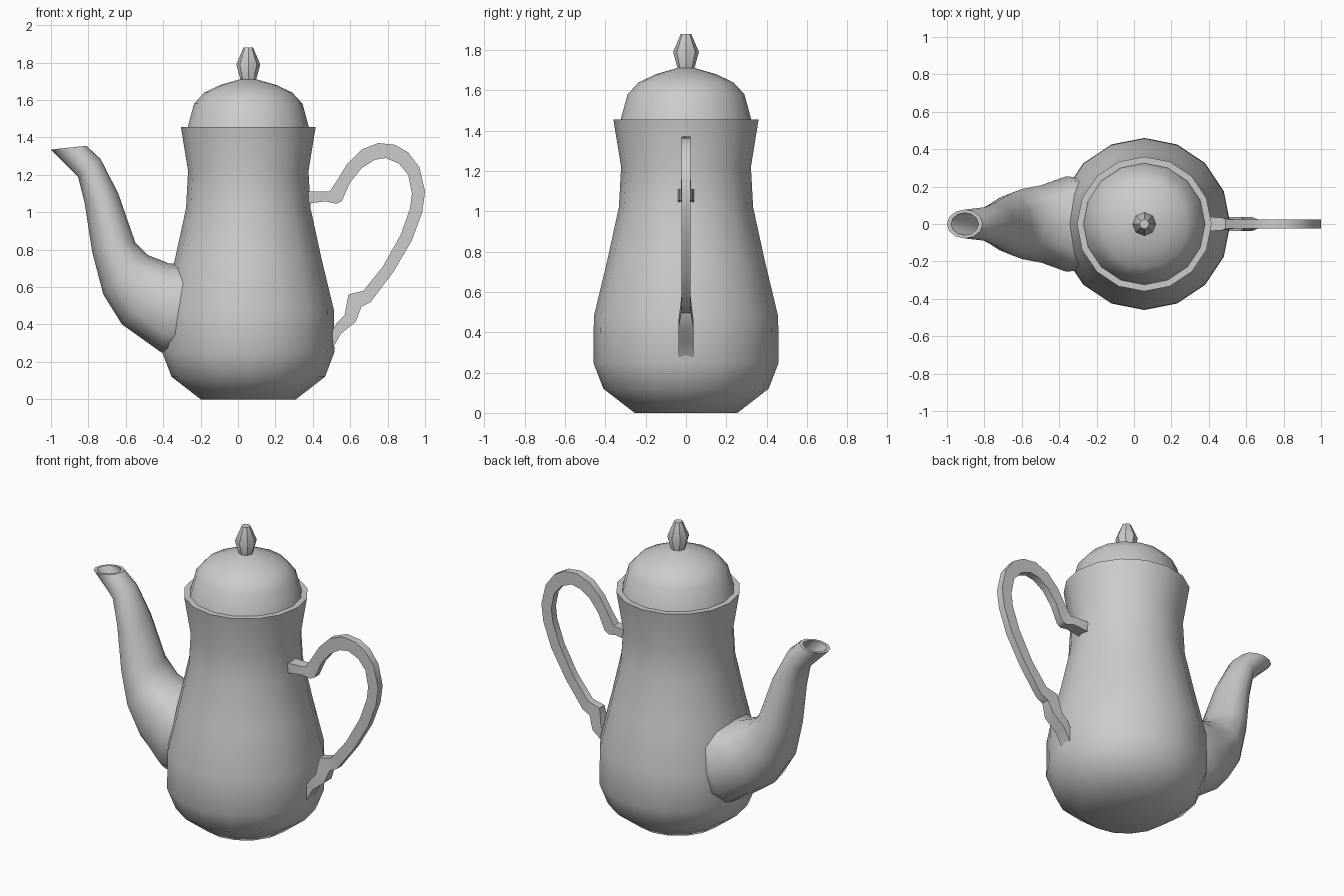
import bpy, bmesh
from math import sin, cos, pi, radians, copysign
from mathutils import Vector

AXIS_X = 0.055  # centre line of the pot


def skin(name, rings):
    """Bridge equal-length rings of points into a capped solid."""
    bm = bmesh.new()
    loops = [[bm.verts.new(p) for p in ring] for ring in rings]
    n = len(loops[0])
    for a, b in zip(loops, loops[1:]):
        for i in range(n):
            j = (i + 1) % n
            bm.faces.new((a[i], a[j], b[j], b[i]))
    bm.faces.new(loops[0][::-1])
    bm.faces.new(loops[-1])
    bmesh.ops.recalc_face_normals(bm, faces=bm.faces)
    mesh = bpy.data.meshes.new(name)
    bm.to_mesh(mesh)
    bm.free()
    obj = bpy.data.objects.new(name, mesh)
    bpy.context.collection.objects.link(obj)
    bpy.ops.object.select_all(action='DESELECT')
    obj.select_set(True)
    bpy.context.view_layer.objects.active = obj
    bpy.ops.object.shade_smooth_by_angle(angle=radians(40))
    return obj


def lathe(name, profile, sides):
    return skin(name, [[(AXIS_X + r * cos(2 * pi * i / sides),
                         r * sin(2 * pi * i / sides), z)
                        for i in range(sides)] for r, z in profile])


# Body, with a flat rim and a short inner wall
lathe("body", [(0.255, 0), (0.41, 0.12), (0.46, 0.25), (0.457, 0.48),
               (0.392, 0.75), (0.333, 1.02), (0.322, 1.22), (0.36, 1.455),
               (0.325, 1.455), (0.315, 1.40)], 16)

# Domed lid and its knob
lathe("lid", [(0.328, 1.44), (0.29, 1.58), (0.235, 1.64),
              (0.15, 1.68), (0.045, 1.71)], 16)
lathe("lid_knob", [(0.04, 1.69), (0.042, 1.71), (0.064, 1.79), (0.026, 1.88)], 8)


# Spout: sections given by upper point, lower point, half width, squareness
def section(top, low, width, power, scale=1.0, sides=12):
    a, b = Vector((top[0], 0, top[1])), Vector((low[0], 0, low[1]))
    mid, half = (a + b) / 2, (a - b) / 2 * scale
    ring = []
    for i in range(sides):
        t = 2 * pi * i / sides
        c = copysign(abs(cos(t)) ** power, cos(t))
        s = copysign(abs(sin(t)) ** power, sin(t))
        ring.append(mid + half * c + Vector((0, width * scale * s, 0)))
    return ring


spout = [((-0.20, 0.70), (-0.25, 0.25), 0.24, 0.75),
         ((-0.315, 0.722), (-0.41, 0.25), 0.255, 0.75),
         ((-0.37, 0.727), (-0.62, 0.40), 0.207, 0.85),
         ((-0.48, 0.77), (-0.72, 0.56), 0.187, 0.95),
         ((-0.55, 0.84), (-0.78, 0.79), 0.16, 1),
         ((-0.64, 1.10), (-0.82, 1.05), 0.12, 1),
         ((-0.735, 1.285), (-0.855, 1.19), 0.09, 1),
         ((-0.81, 1.355), (-1.0, 1.335), 0.077, 1)]
skin("spout", [section(*s) for s in spout]
     + [section(*s, scale=0.78) for s in reversed(spout[4:])])

# Handle: outer point, inner point, half width, from upper to lower bracket
handle = [((0.36, 1.11), (0.36, 1.045), 0.04), ((0.47, 1.11), (0.47, 1.058), 0.034),
          ((0.49, 1.11), (0.525, 1.045), 0.026), ((0.53, 1.17), (0.555, 1.06), 0.023),
          ((0.585, 1.26), (0.60, 1.16), 0.023), ((0.66, 1.335), (0.66, 1.235), 0.023),
          ((0.75, 1.37), (0.73, 1.28), 0.023), ((0.84, 1.36), (0.79, 1.29), 0.023),
          ((0.91, 1.32), (0.86, 1.26), 0.023), ((0.97, 1.24), (0.91, 1.20), 0.023),
          ((1.0, 1.11), (0.93, 1.10), 0.023), ((0.985, 1.0), (0.92, 1.02), 0.023),
          ((0.93, 0.85), (0.87, 0.88), 0.023), ((0.83, 0.68), (0.775, 0.71), 0.023),
          ((0.71, 0.52), (0.67, 0.58), 0.023), ((0.66, 0.495), (0.59, 0.56), 0.025),
          ((0.63, 0.415), (0.57, 0.45), 0.038), ((0.55, 0.35), (0.53, 0.41), 0.038),
          ((0.505, 0.27), (0.50, 0.36), 0.038), ((0.47, 0.27), (0.46, 0.36), 0.038)]
skin("handle", [[(o[0], -w, o[1]), (o[0], w, o[1]), (i[0], w, i[1]), (i[0], -w, i[1])]
                for o, i, w in handle])
